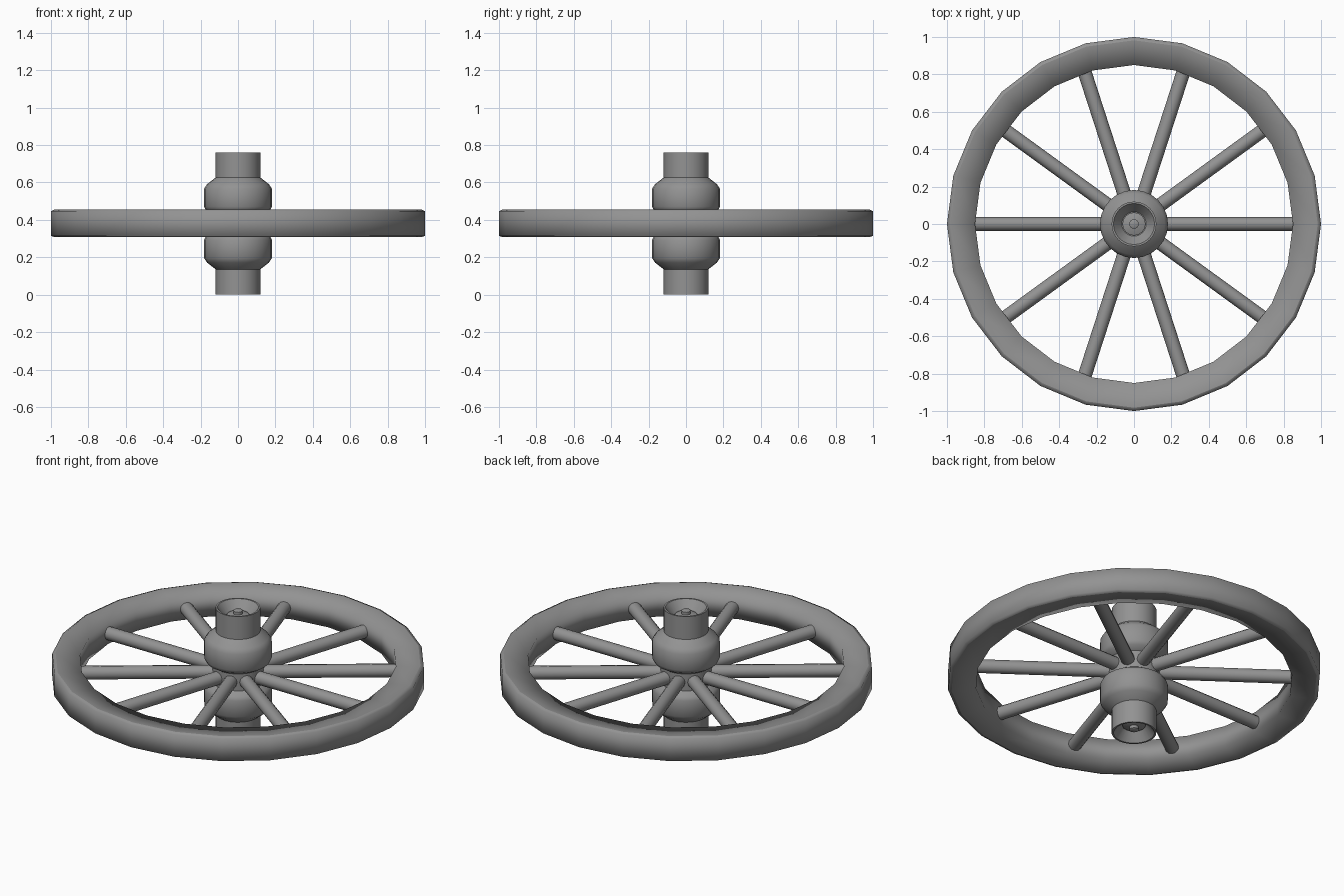
import bpy, bmesh, math
from mathutils import Matrix, Vector

if "Cube" in bpy.data.objects:
    bpy.data.objects.remove(bpy.data.objects["Cube"])

grey = bpy.data.materials.new("worn grey")
grey.diffuse_color = (0.29, 0.29, 0.29, 1)
grey.use_nodes = True
grey.node_tree.nodes["Principled BSDF"].inputs["Base Color"].default_value = grey.diffuse_color

MID = 0.381  # height of the wheel plane


def finish(bm, name):
    bmesh.ops.recalc_face_normals(bm, faces=bm.faces)
    me = bpy.data.meshes.new(name)
    bm.to_mesh(me)
    bm.free()
    me.materials.append(grey)
    ob = bpy.data.objects.new(name, me)
    bpy.context.collection.objects.link(ob)
    return ob


def lathe(name, profile, sides, closed=False):
    """Spin (radius, height) points round z; radius 0 becomes a pole."""
    bm = bmesh.new()
    rings = []
    for r, z in profile:
        if r == 0:
            rings.append([bm.verts.new((0, 0, z))] * sides)
        else:
            rings.append([bm.verts.new((r * math.cos(2 * math.pi * i / sides),
                                        r * math.sin(2 * math.pi * i / sides), z))
                          for i in range(sides)])
    pairs = list(zip(rings, rings[1:]))
    if closed:
        pairs.append((rings[-1], rings[0]))
    for a, b in pairs:
        for i in range(sides):
            j = (i + 1) % sides
            quad = []
            for v in (a[i], a[j], b[j], b[i]):
                if v not in quad:
                    quad.append(v)
            bm.faces.new(quad)
    return finish(bm, name)


def smooth(ob, angle):
    bpy.ops.object.select_all(action='DESELECT')
    ob.select_set(True)
    bpy.context.view_layer.objects.active = ob
    bpy.ops.object.shade_smooth_by_angle(angle=math.radians(angle))


# Rim: squared felloe with a small outer chamfer, softly shaded inside
half = [(1.0, 0.066), (0.982, 0.0735), (0.85, 0.064)]
rim_profile = [(r, MID + z) for r, z in half] + [(r, MID - z) for r, z in reversed(half)]
rim = lathe("rim", rim_profile, 24, closed=True)
for p in rim.data.polygons:
    p.use_smooth = True
for e in rim.data.edges:  # crisp outer edges
    rs = [Vector(rim.data.vertices[v].co[:2]).length for v in e.vertices]
    if all(abs(r - 0.982) < 0.003 for r in rs):
        e.use_edge_sharp = True

# Hub: hollow-ended nave, mirrored about the wheel plane
top = [(0.14, 0.05), (0.172, 0.07), (0.182, 0.09), (0.182, 0.185), (0.165, 0.21),
       (0.12, 0.245), (0.12, 0.38), (0.11, 0.38), (0.065, 0.32), (0, 0.32)]
hub_profile = [(r, MID - z) for r, z in reversed(top)] + [(r, MID + z) for r, z in top]
smooth(lathe("hub", hub_profile, 24), 40)

# Axle ends seen inside the hub recesses
for side, name in ((1, "axle_cap_top"), (-1, "axle_cap_bottom")):
    cap = [(0.062, 0.31), (0.062, 0.335), (0.042, 0.342), (0.025, 0.345),
           (0.025, 0.362), (0.018, 0.366), (0, 0.366)]
    smooth(lathe(name, [(r, MID + side * z) for r, z in cap], 16), 40)

# Spokes
for k in range(10):
    bm = bmesh.new()
    m = (Matrix.Rotation(k * math.pi / 5, 4, 'Z')
         @ Matrix.Translation((0.485, 0, MID)) @ Matrix.Rotation(math.pi / 2, 4, 'Y'))
    bmesh.ops.create_cone(bm, cap_ends=True, segments=12, radius1=0.037,
                          radius2=0.037, depth=0.75, matrix=m)
    smooth(finish(bm, "spoke_%d" % (k + 1)), 40)
